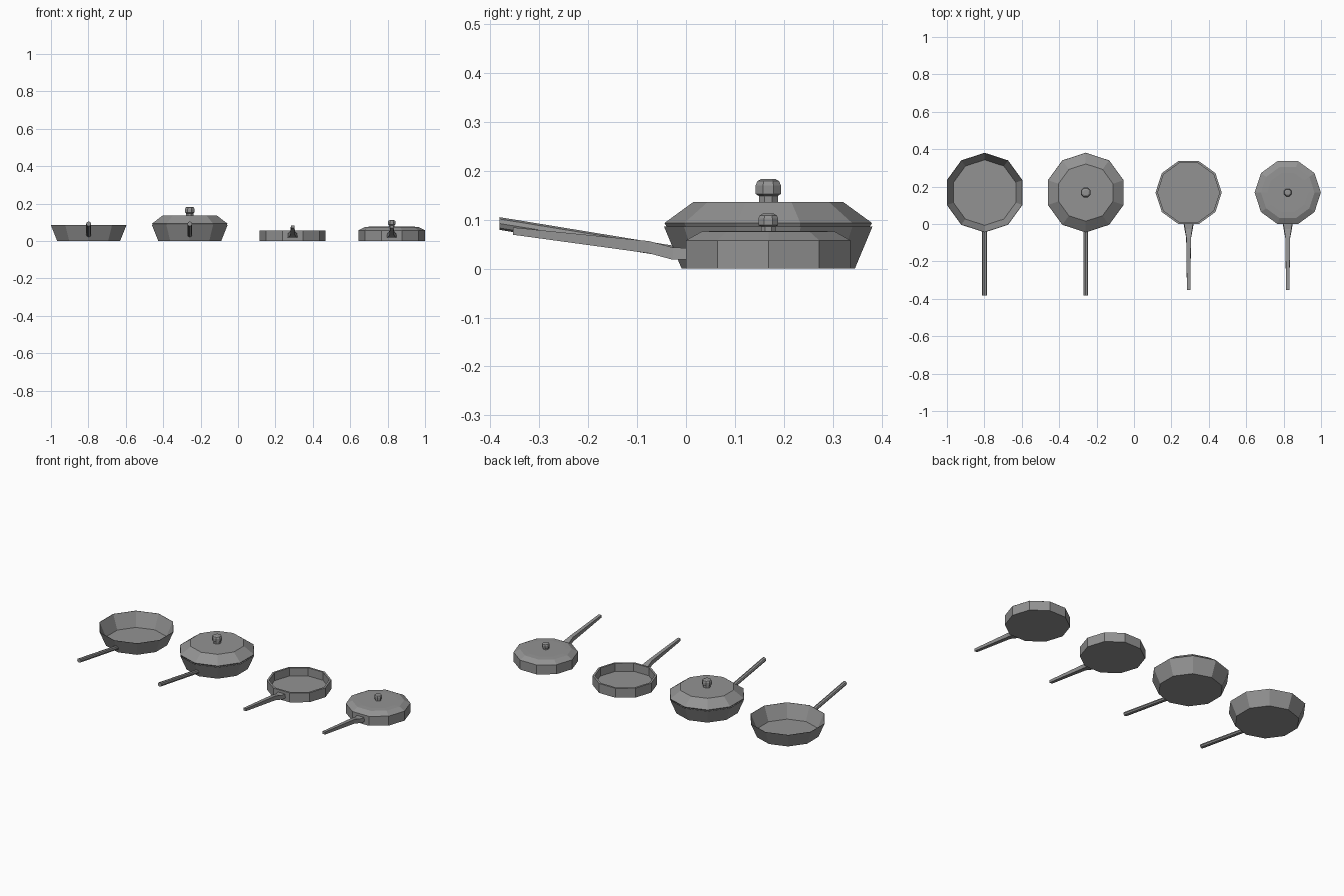
import bpy, bmesh, math
from mathutils import Vector

if "Cube" in bpy.data.objects:
    bpy.data.objects.remove(bpy.data.objects["Cube"])

CY = 0.168  # shared pan centre line

iron = bpy.data.materials.new("dark_iron")
iron.diffuse_color = (0.29, 0.29, 0.29, 1)
iron.use_nodes = True
iron.node_tree.nodes["Principled BSDF"].inputs["Base Color"].default_value = iron.diffuse_color


def mesh_object(name, bm):
    bmesh.ops.recalc_face_normals(bm, faces=bm.faces)
    mesh = bpy.data.meshes.new(name)
    bm.to_mesh(mesh)
    bm.free()
    mesh.materials.append(iron)
    ob = bpy.data.objects.new(name, mesh)
    bpy.context.collection.objects.link(ob)
    return ob


def skin(name, rings):
    """Join successive rings of points with quads and cap the ends."""
    bm = bmesh.new()
    loops = [[bm.verts.new(p) for p in ring] for ring in rings]
    n = len(loops[0])
    for a, b in zip(loops, loops[1:]):
        for i in range(n):
            j = (i + 1) % n
            bm.faces.new((a[i], a[j], b[j], b[i]))
    bm.faces.new(loops[0])
    bm.faces.new(loops[-1])
    return mesh_object(name, bm)


def lathe(name, x, profile, sides=10, turn=0.0):
    rings = [[Vector((x + r * math.cos(turn + math.tau * i / sides),
                      CY + r * math.sin(turn + math.tau * i / sides), z))
              for i in range(sides)] for r, z in profile]
    return skin(name, rings)


def knob(name, x, z, r, h):
    shape = [(0.75, 0), (0.75, 0.28), (1.0, 0.36), (1.0, 0.72), (0.86, 0.91), (0.55, 1.0)]
    return lathe(name, x, [(r * a, z + h * b) for a, b in shape], sides=8, turn=math.pi / 8)


# deep flared pans with round straight handles
for tag, x in (("open", -0.7985), ("covered", -0.258)):
    lathe(f"deep_pan_{tag}", x,
          [(0.177, 0.0), (0.213, 0.086), (0.211, 0.086), (0.175, 0.002)],
          turn=math.pi / 2)
    rings = []
    # the inner end is slanted to sit flush with the flared wall
    for y, z, slant in ((-0.381, 0.092, 0.0), (-0.022, 0.034, 0.41)):
        rings.append([(x + 0.013 * math.cos(math.tau * i / 8),
                       y - slant * 0.013 * math.sin(math.tau * i / 8),
                       z + 0.013 * math.sin(math.tau * i / 8)) for i in range(8)])
    skin(f"deep_pan_handle_{tag}", rings)

# lid of the covered deep pan
lathe("deep_pan_lid", -0.258, [(0.207, 0.085), (0.212, 0.093), (0.153, 0.136)],
      turn=math.pi / 2)
knob("deep_pan_lid_knob", -0.258, 0.135, 0.028, 0.048)

# shallow straight-sided pans with flat bent handles
for tag, x in (("open", 0.292), ("covered", 0.822)):
    lathe(f"shallow_pan_{tag}", x,
          [(0.177, 0.0), (0.177, 0.057), (0.165, 0.057), (0.165, 0.008)])
    # y, half width at base, half width at top, bottom z, top z
    stations = [(0.004, 0.027, 0.024, 0.018, 0.042), (-0.027, 0.022, 0.019, 0.018, 0.043),
                (-0.075, 0.013, 0.012, 0.031, 0.056), (-0.353, 0.009, 0.009, 0.069, 0.084)]
    skin(f"shallow_pan_handle_{tag}",
         [[(x - w, y, a), (x + w, y, a), (x + t, y, b), (x - t, y, b)]
          for y, w, t, a, b in stations])

# lid of the covered shallow pan
lathe("shallow_pan_lid", 0.822, [(0.177, 0.0575), (0.143, 0.0755), (0.11, 0.077)])
knob("shallow_pan_lid_knob", 0.822, 0.076, 0.022, 0.036)
